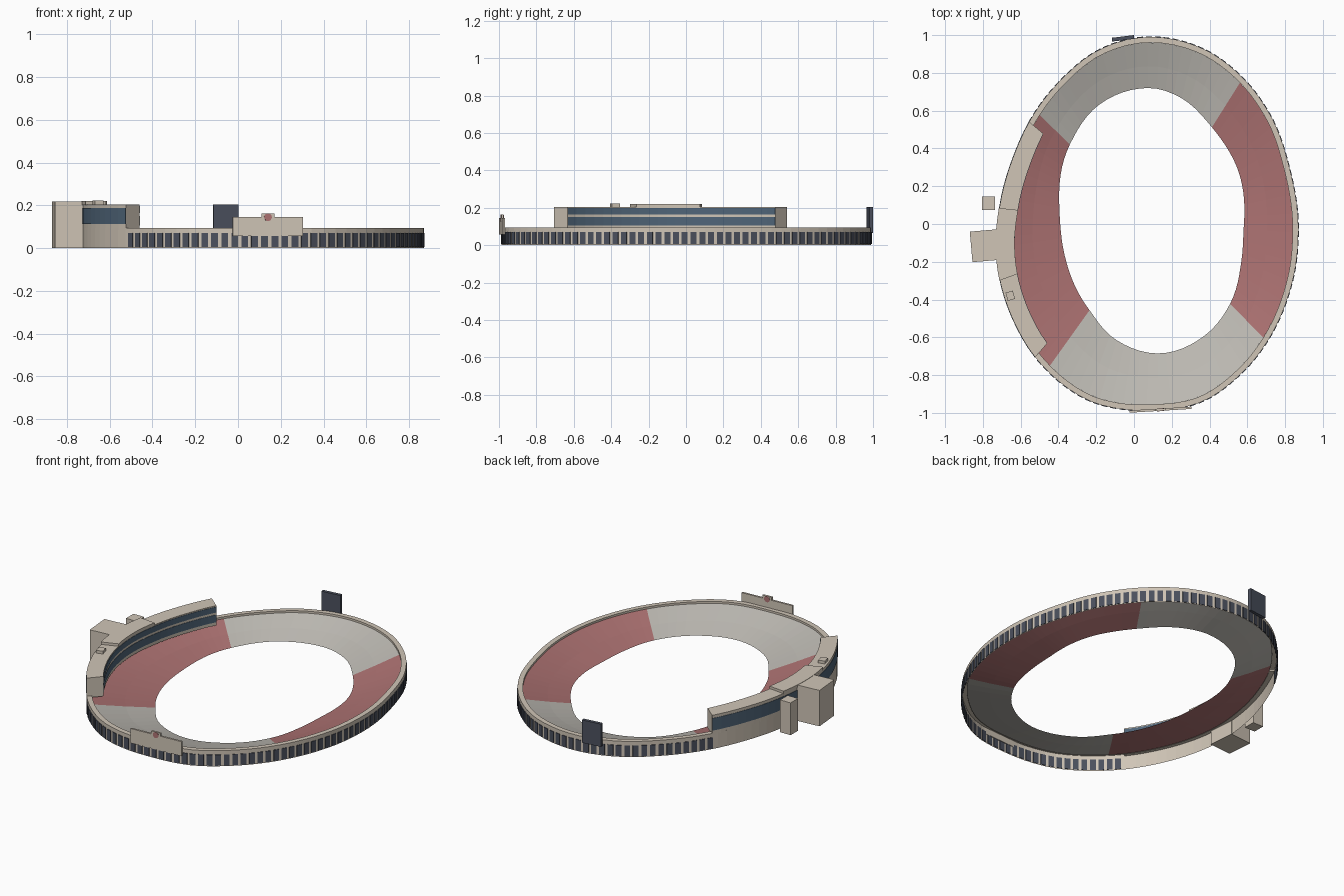
import bpy, bmesh, math
from mathutils import Matrix, Vector

if "Cube" in bpy.data.objects:
    bpy.data.objects.remove(bpy.data.objects["Cube"])

CX = 0.09  # pole of the polar outline curves


def material(name, rgb):
    m = bpy.data.materials.new(name)
    m.diffuse_color = (*rgb, 1)
    m.use_nodes = True
    m.node_tree.nodes["Principled BSDF"].inputs["Base Color"].default_value = m.diffuse_color
    return m


STONE = material("stone", (0.63, 0.56, 0.47))
RED = material("red_seats", (0.42, 0.17, 0.17))
GREY = material("grey_seats", (0.52, 0.50, 0.46))
GLASS = material("glass", (0.08, 0.13, 0.19))
DARK = material("dark_panel", (0.07, 0.08, 0.11))

# Plan outlines as (x, y) control points
OUTER = [(.87, -.03), (.825, .29), (.72, .58), (.56, .79), (.35, .935), (.07, .99),
         (-.18, .925), (-.39, .76), (-.55, .55), (-.645, .34), (-.71, .1), (-.73, -.08),
         (-.70, -.34), (-.63, -.53), (-.52, -.71), (-.26, -.925), (-.1, -.975), (.1, -.985),
         (.35, -.945), (.56, -.80), (.75, -.545), (.835, -.32)]
INNER = [(.582, 0), (.525, .345), (.41, .515), (.245, .67), (.07, .72), (-.18, .635),
         (-.34, .42), (-.395, .08), (-.365, -.175), (-.24, -.45), (-.10, -.61),
         (.14, -.685), (.375, -.59), (.51, -.42), (.568, -.2)]


def outline(points):
    """Periodic cubic interpolation of radius against angle."""
    p = sorted((math.atan2(y, x - CX) % math.tau, math.hypot(x - CX, y)) for x, y in points)
    n = len(p)
    p = [(a + math.tau * k, r) for k in (-1, 0, 1) for a, r in p]

    def radius(a):
        a %= math.tau
        i = max(k for k in range(n - 2, 2 * n + 1) if p[k][0] <= a)
        (a0, r0), (a1, r1), (a2, r2), (a3, r3) = p[i - 1:i + 3]
        h = a2 - a1
        m1, m2 = (r2 - r0) / (a2 - a0) * h, (r3 - r1) / (a3 - a1) * h
        t = (a - a1) / h
        return ((2*t**3 - 3*t*t + 1) * r1 + (t**3 - 2*t*t + t) * m1
                + (3*t*t - 2*t**3) * r2 + (t**3 - t*t) * m2)
    return radius


ro, ri = outline(OUTER), outline(INNER)


def point(a, inset, blend, z):
    r = (ro(a) - inset) * (1 - blend) + ri(a) * blend
    return Vector((CX + r * math.cos(a), r * math.sin(a), z))


def finish(name, bm, mat):
    bmesh.ops.recalc_face_normals(bm, faces=bm.faces)
    me = bpy.data.meshes.new(name)
    bm.to_mesh(me)
    bm.free()
    me.materials.append(mat)
    ob = bpy.data.objects.new(name, me)
    bpy.context.collection.objects.link(ob)
    return ob


def sweep(name, start, end, section, mat, solid=False):
    """Sweep a section of (inset, blend to inner edge, z) along the oval."""
    ring = end - start == 360
    n = max(4, round((end - start) / 3.75))
    bm = bmesh.new()
    rows = [[bm.verts.new(point(math.radians(start + (end - start) * i / n), *s)) for s in section]
            for i in range(n if ring else n + 1)]
    m = len(section)
    for i in range(n):
        a, b = rows[i], rows[(i + 1) % len(rows)]
        for j in range(m if solid else m - 1):
            k = (j + 1) % m
            bm.faces.new((a[j], b[j], b[k], a[k]))
    if solid and not ring:
        bm.faces.new(rows[0])
        bm.faces.new(rows[-1])
    return finish(name, bm, mat)


def block(d0, d1, z0, z1):
    return [(d0, 0, z0), (d0, 0, z1), (d1, 0, z1), (d1, 0, z0)]


def add_box(bm, centre, size, turn=0):
    mat = Matrix.Translation(centre) @ Matrix.Rotation(turn, 4, 'Z') @ Matrix.Diagonal((*size, 1))
    bmesh.ops.create_cube(bm, size=1, matrix=mat)


def box(name, centre, size, mat, turn=0):
    bm = bmesh.new()
    add_box(bm, centre, size, math.radians(turn))
    return finish(name, bm, mat)


# Perimeter wall with rim walkway
sweep("perimeter_wall", 0, 360, [(0, 0, 0), (0, 0, .095), (.03, 0, .095), (.03, 0, .08)], STONE)

# Two-tier seating bowl in four coloured sectors
for name, a, b, mat in (("east_seats", -45.3, 57.8, RED), ("north_seats", 57.8, 135.6, GREY),
                        ("west_seats", 135.6, 234.5, RED), ("south_seats", 234.5, 314.7, GREY)):
    sweep(name, a, b, [(.03, 0, .083), (.03, .52, .042), (.03, 1, .008)], mat)

# Evenly spaced window panels around the wall, except behind the west stand
bm = bmesh.new()
walked, a, last = 0.02, math.radians(229.5), math.radians(499.5)
step = math.radians(.1)
while a < last:
    p, q = point(a, 0, 0, .038), point(a + step, 0, 0, .038)
    walked += (q - p).length
    if walked >= .047:
        walked -= .047
        d = point(a + .02, 0, 0, 0) - point(a - .02, 0, 0, 0)
        add_box(bm, p, (.032, .006, .066), math.atan2(d.y, d.x))
    a += step
finish("wall_windows", bm, DARK)

# West grandstand with glazing bands and raised roof
W0, W1 = 140, 229
sweep("west_stand", W0, W1, block(0, .097, .085, .205), STONE, True)
sweep("west_outer_glass", W0 + .1, W1 - .1, block(-.002, .004, .112, .187), GLASS, True)
sweep("west_inner_glass_low", W0 + .1, W1 - .1, block(.093, .099, .105, .150), GLASS, True)
sweep("west_inner_glass_high", W0 + .1, W1 - .1, block(.093, .099, .164, .198), GLASS, True)
sweep("west_raised_roof", 174, 200.5, block(-.003, .099, .203, .220), STONE, True)
box("roof_hatch", (-.655, -.38, .212), (.04, .045, .02), STONE, 15)

# Entrance block and stair tower on the west side
box("west_entrance_block", (-.79, -.115, .109), (.145, .162, .218), STONE, 5)
box("west_stair_tower", (-.77, .11, .098), (.07, .072, .196), STONE)

# South sign panel with round emblem
box("sign_panel", (.14, -.983, .101), (.33, .012, .088), STONE, 3.5)
box("sign_crest", (.14, -.983, .15), (.06, .012, .026), STONE, 3.5)
bm = bmesh.new()
bmesh.ops.create_cone(bm, cap_ends=True, segments=20, radius1=.018, radius2=.018, depth=.016,
                      matrix=Matrix.Translation((.14, -.983, .145))
                      @ Matrix.Rotation(math.radians(3.5), 4, 'Z')
                      @ Matrix.Rotation(math.pi / 2, 4, 'X'))
finish("sign_disc", bm, RED)

# North scoreboard
box("scoreboard", (-.058, .983, .135), (.118, .02, .138), DARK, 7)
